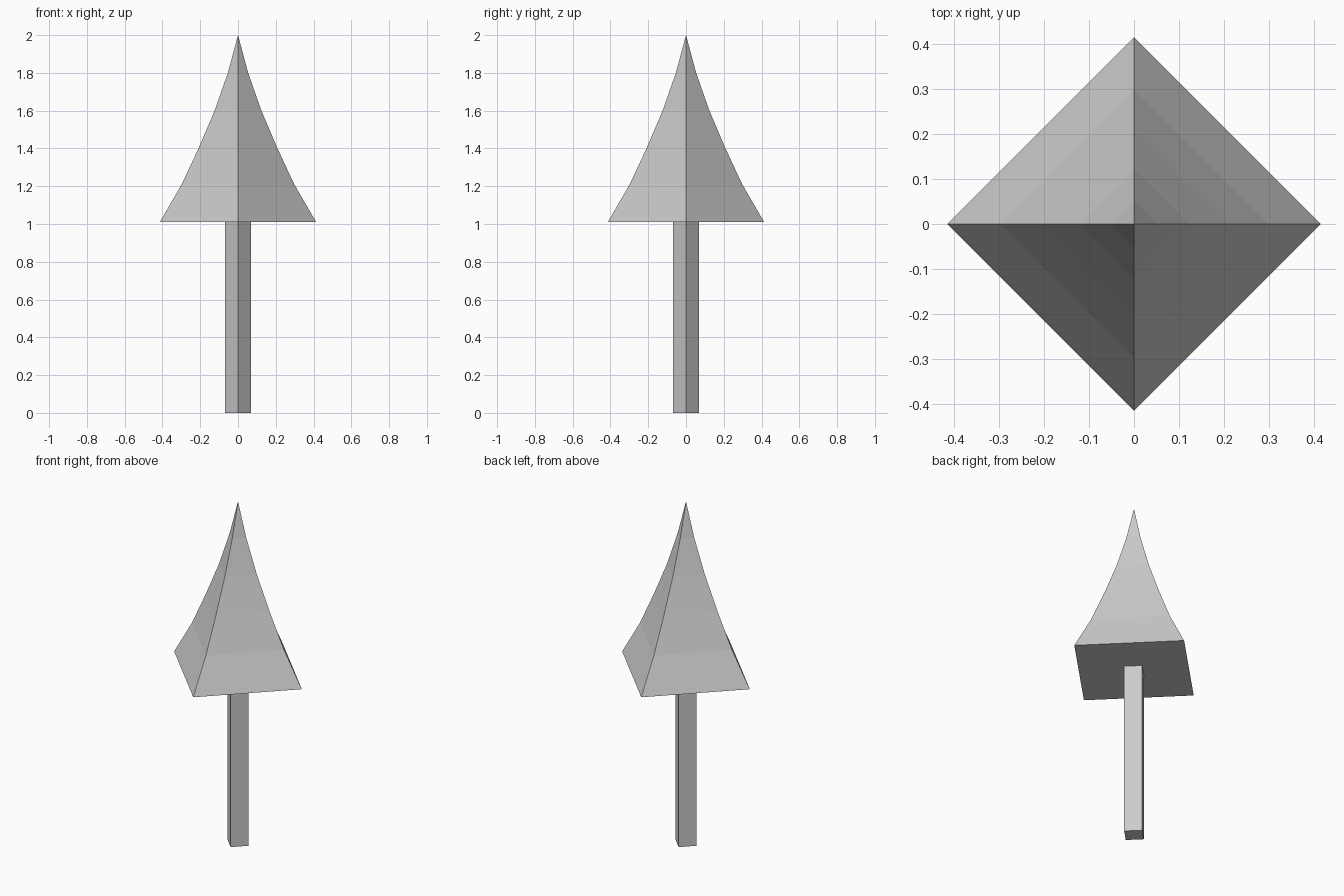
import bpy
import bmesh
from math import cos, sin, pi

if "Cube" in bpy.data.objects:
    bpy.data.objects.remove(bpy.data.objects["Cube"])


def square_loft(name, profile):
    """Four-sided solid with corners on the axes, from (radius, z) pairs."""
    bm = bmesh.new()
    rings = []
    for r, z in profile:
        count = 4 if r > 0 else 1
        rings.append([bm.verts.new((r * cos(i * pi / 2), r * sin(i * pi / 2), z))
                      for i in range(count)])
    for low, high in zip(rings, rings[1:]):
        for i in range(4):
            j = (i + 1) % 4
            if len(high) == 1:
                bm.faces.new((low[i], low[j], high[0]))
            else:
                bm.faces.new((low[i], low[j], high[j], high[i]))
    bm.faces.new(rings[0][::-1])
    if len(rings[-1]) == 4:
        bm.faces.new(rings[-1])
    bmesh.ops.recalc_face_normals(bm, faces=bm.faces)
    mesh = bpy.data.meshes.new(name)
    bm.to_mesh(mesh)
    bm.free()
    obj = bpy.data.objects.new(name, mesh)
    bpy.context.collection.objects.link(obj)
    return obj


# Square post, turned 45 degrees
square_loft("trunk", [(0.068, 0), (0.068, 1.01)])

# Concave four-sided spire with a flat underside
square_loft("crown", [(0.414, 1.01), (0.298, 1.21), (0.207, 1.405),
                      (0.122, 1.605), (0.054, 1.80), (0, 2.0)])
